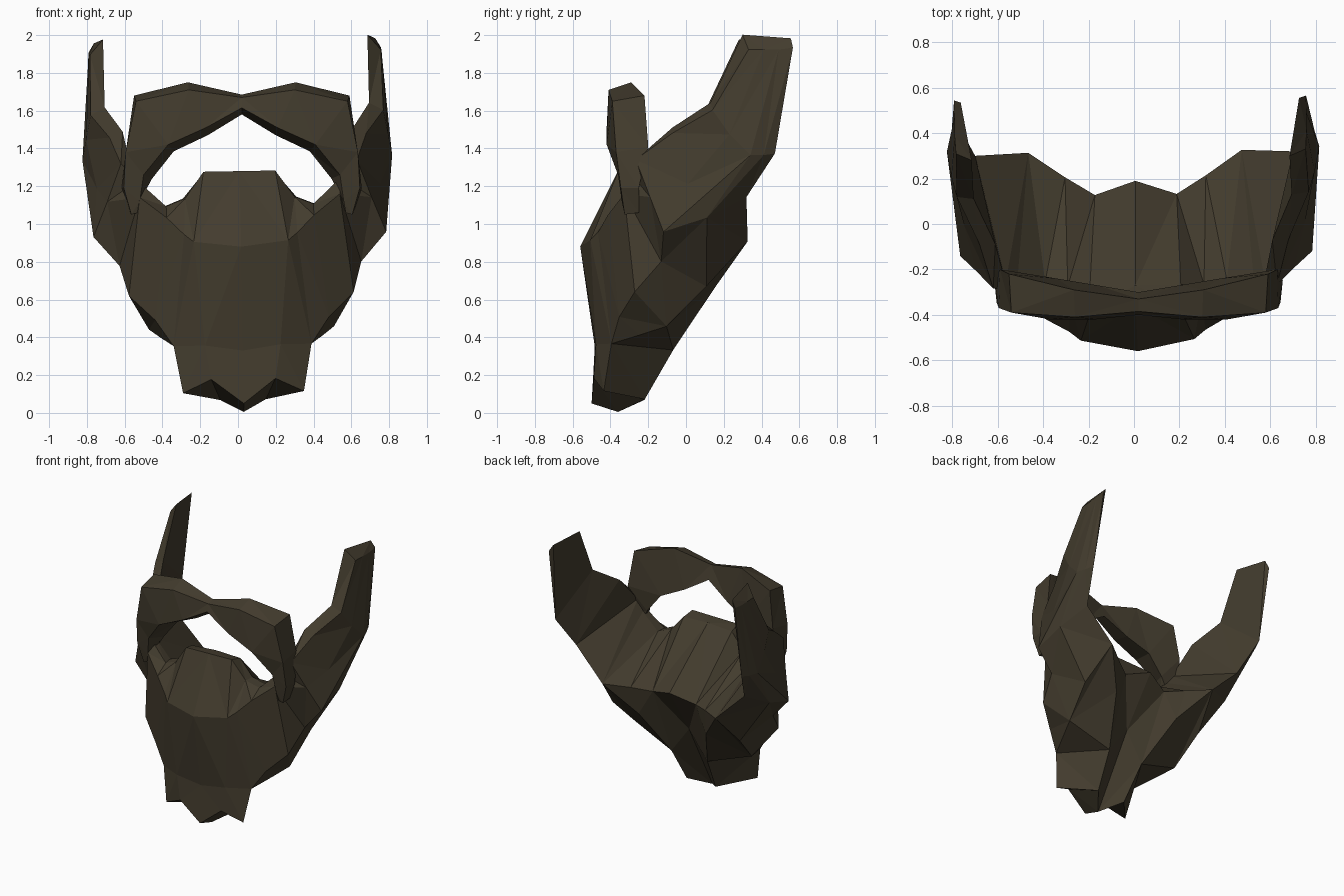
import bpy, bmesh, math
from mathutils import Matrix, Vector

hair = bpy.data.materials.new("dark brown hair")
hair.diffuse_color = (0.056, 0.045, 0.027, 1)


def side(top, cheek, jaw, low, rim, inner, under=None, dent=None):
    """Section whose bottom is pinched to one point."""
    under = under or low
    return [top, cheek, jaw, low, low, low, under, dent or under, rim, inner]


def loft(name, sections, transform):
    """Skin closed sections outward from the centre plane and mirror them."""
    bm = bmesh.new()
    for s in (1, -1):
        rings = [[bm.verts.new((x * s, y, z)) for x, y, z in sec] for sec in sections]
        n = len(rings[0])
        for a, b in zip(rings, rings[1:]):
            for i in range(n):
                j = (i + 1) % n
                bm.faces.new((a[i], a[j], b[j], b[i]))
        bm.faces.new(rings[-1])
    bmesh.ops.remove_doubles(bm, verts=bm.verts, dist=0.0005)
    bmesh.ops.dissolve_degenerate(bm, edges=bm.edges, dist=0.0005)
    bmesh.ops.triangulate(bm, faces=bm.faces, quad_method='SHORT_EDGE')
    bmesh.ops.recalc_face_normals(bm, faces=bm.faces)
    bm.transform(transform)
    mesh = bpy.data.meshes.new(name)
    bm.to_mesh(mesh)
    bm.free()
    mesh.materials.append(hair)
    obj = bpy.data.objects.new(name, mesh)
    bpy.context.collection.objects.link(obj)
    return obj


# Beard sections: moustache top, lip, chin front, bottom front,
# bottom back, under ridge, throat, throat dent, back rim, inner top
jaw_corner = (0.365, -0.40, 0.36)
chin_corner = (0.32, -0.44, 0.11)
throat_dent = (0.28, 0.15, 0.66)
rim_mid = (0.31, 0.21, 0.875)
rim_corner = (0.47, 0.32, 0.90)
ridge_mid = (0, -0.06, 0.54)
ridge = (0.15, -0.07, 0.33)
jaw_low = (0.49, -0.11, 0.45)
lip_top = (0.29, -0.34, 1.14)
lip_low = (0.30, -0.47, 0.95)
lip_back = (0.30, -0.27, 1.14)
chin = [
    [(0, -0.36, 1.28), (0, -0.56, 0.88), (0, -0.48, 0.33), (0, -0.50, 0.05),
     (0, -0.36, 0.005), ridge_mid, ridge_mid, ridge_mid, (0, 0.19, 0.91), (0, -0.27, 1.27)],
    [(0.19, -0.36, 1.28), (0.25, -0.51, 0.91), (0.20, -0.48, 0.36), (0.17, -0.49, 0.18),
     (0.12, -0.22, 0.07), ridge, ridge, ridge, (0.18, 0.13, 0.85), (0.20, -0.27, 1.26)],
    [lip_top, lip_low, jaw_corner, chin_corner,
     chin_corner, jaw_corner, ridge, throat_dent, rim_mid, lip_back],
    side(lip_top, lip_low, jaw_corner, jaw_corner, rim_mid, lip_back, ridge, throat_dent),
    side((0.39, -0.32, 1.10), (0.39, -0.42, 1.04), (0.46, -0.36, 0.50),
         (0.43, -0.25, 0.405), rim_corner, (0.40, -0.25, 1.10), jaw_low),
    side((0.54, -0.285, 1.24), (0.53, -0.335, 1.15), (0.595, -0.28, 0.63),
         jaw_low, rim_corner, (0.52, -0.24, 1.22)),
]

# Sideburns rising into flat upright tufts
sideburn = [
    side((0.625, -0.275, 1.33), (0.70, -0.20, 1.13), (0.64, -0.14, 0.79),
         (0.53, 0.10, 0.66), rim_corner, (0.57, -0.25, 1.30)),
    side((0.68, -0.08, 1.47), (0.75, 0.0, 1.20), (0.775, -0.13, 0.945),
         (0.77, 0.10, 1.02), (0.70, 0.31, 1.13), (0.61, -0.08, 1.50)),
    side((0.775, 0.13, 1.59), (0.80, 0.22, 1.46), (0.82, 0.33, 1.35),
         (0.80, 0.40, 1.35), (0.775, 0.46, 1.36), (0.70, 0.12, 1.63)),
    side((0.77, 0.32, 1.91), (0.775, 0.40, 1.91), (0.775, 0.48, 1.91),
         (0.775, 0.555, 1.92), (0.745, 0.545, 1.97), (0.70, 0.29, 1.99)),
]

# Slight natural lean and turn of the beard
lean = (Matrix.Translation((0.025, 0, 0))
        @ Matrix.Rotation(-0.018, 4, 'Y') @ Matrix.Rotation(0.014, 4, 'Z'))
loft("beard", chin + sideburn, lean)

# Eyebrow arch: outer front, outer back, inner back, inner front
brow = [
    [(0, -0.385, 1.67), (0, -0.33, 1.685), (0, -0.30, 1.58), (0, -0.40, 1.615)],
    [(0.28, -0.41, 1.71), (0.285, -0.29, 1.75), (0.18, -0.27, 1.47), (0.19, -0.42, 1.51)],
    [(0.56, -0.39, 1.65), (0.57, -0.22, 1.68), (0.36, -0.24, 1.385), (0.39, -0.42, 1.42)],
    [(0.615, -0.37, 1.38), (0.61, -0.20, 1.41), (0.475, -0.24, 1.24), (0.52, -0.36, 1.26)],
    [(0.625, -0.345, 1.19), (0.635, -0.25, 1.19), (0.555, -0.25, 1.11), (0.54, -0.34, 1.12)],
    [(0.585, -0.325, 1.05), (0.59, -0.25, 1.06), (0.55, -0.25, 1.06), (0.55, -0.325, 1.06)],
]
loft("eyebrows", brow, Matrix.Translation((0.02, 0, 0)))
